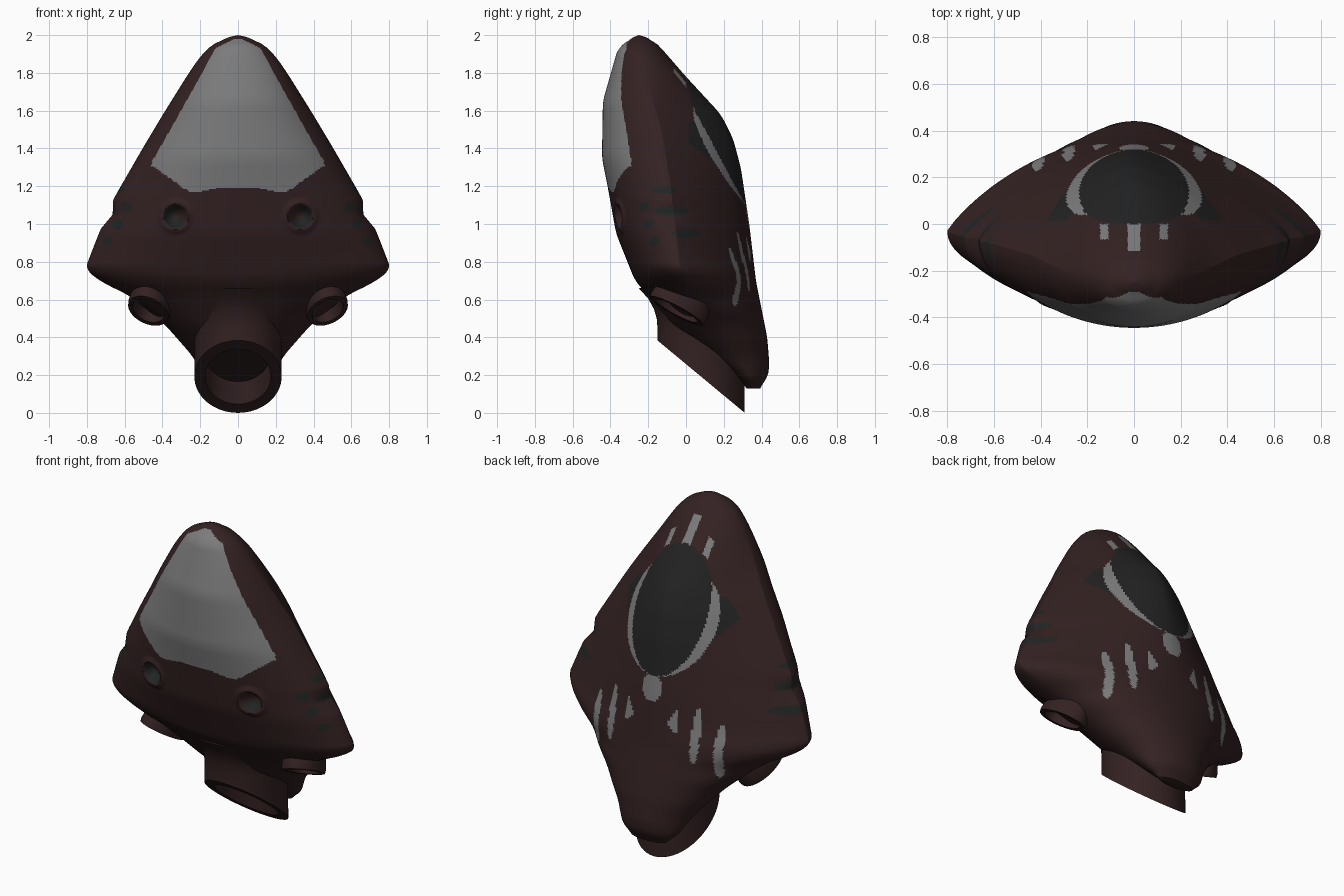
import bpy, bmesh, math
from mathutils import Vector

if "Cube" in bpy.data.objects:
    bpy.data.objects.remove(bpy.data.objects["Cube"])


def material(name, rgb):
    m = bpy.data.materials.new(name)
    m.diffuse_color = (*rgb, 1)
    m.use_nodes = True
    m.node_tree.nodes["Principled BSDF"].inputs["Base Color"].default_value = m.diffuse_color
    return m


BROWN = material("dark_brown", (0.034, 0.0155, 0.016))
GREY = material("mid_grey", (0.20, 0.20, 0.20))
BLACK = material("soft_black", (0.016, 0.016, 0.016))
SPOT = material("dark_slate", (0.016, 0.018, 0.018))
PIT = material("deep_brown", (0.020, 0.012, 0.012))
MATS = [BROWN, GREY, BLACK, SPOT, PIT]


def interp(table, v):
    if v <= table[0][0]:
        return table[0][1]
    for (a, fa), (b, fb) in zip(table, table[1:]):
        if v <= b:
            return fa + (fb - fa) * (v - a) / (b - a)
    return table[-1][1]


def soft(table, z):
    # linear profile with rounded corners
    h = min(0.03, 2.0 - z)
    return sum(interp(table, z + h * k / 2) for k in (-2, -1, 0, 1, 2)) / 5


def loft(name, rings, pick=None, angle=40):
    # skin a list of closed rings, capping both ends
    bm = bmesh.new()
    rows = [[bm.verts.new(p) for p in r] for r in rings]
    n = len(rows[0])
    for a, b in zip(rows, rows[1:]):
        for i in range(n):
            j = (i + 1) % n
            bm.faces.new((a[i], a[j], b[j], b[i]))
    bm.faces.new(rows[0])
    last = bm.faces.new(rows[-1])
    bmesh.ops.recalc_face_normals(bm, faces=bm.faces)
    if pick:
        for f in bm.faces:
            f.material_index = pick(f.calc_center_median(), f is last)
    me = bpy.data.meshes.new(name)
    bm.to_mesh(me)
    bm.free()
    for m in MATS:
        me.materials.append(m)
    ob = bpy.data.objects.new(name, me)
    bpy.context.collection.objects.link(ob)
    bpy.ops.object.select_all(action='DESELECT')
    ob.select_set(True)
    bpy.context.view_layer.objects.active = ob
    bpy.ops.object.shade_smooth_by_angle(angle=math.radians(angle))
    return ob


# Shell profiles by height: half width, front, back and widest line
WIDTH = [(.13, .10), (.17, .17), (.3, .24), (.46, .38), (.62, .57), (.69, .72), (.76, .81),
         (.93, .745), (1.14, .655), (1.4, .505), (1.6, .385),
         (1.8, .26), (1.88, .205), (1.95, .14), (1.985, .07), (2.0, 0)]
FRONT = [(.13, .33), (.2, .25), (.3, .10), (.45, -.08), (.55, -.15), (.62, -.2), (.7, -.27),
         (.95, -.37), (1.2, -.415), (1.35, -.445), (1.65, -.44), (1.93, -.36), (1.98, -.3), (2.0, -.25)]
BACK = [(.13, .385), (.18, .43), (.25, .442), (.4, .43), (.7, .37), (1.0, .335), (1.3, .29),
        (1.45, .25), (1.58, .185), (1.78, .0), (1.93, -.13), (1.98, -.18), (2.0, -.25)]
MID = [(.13, .36), (.2, .33), (.4, .2), (.6, .05), (.76, -.03), (1.2, -.08), (1.5, -.13),
       (1.8, -.22), (2.0, -.25)]
# Back cross-section: roundness of crest and sharpness of edge
CREST = [(.13, 2.0), (.7, 2.0), (.85, 1.8), (1.3, 1.6), (1.6, 1.6), (1.85, 2.0)]
EDGE = [(.13, .5), (.55, .5), (.8, .9), (1.1, 1.0), (1.6, 1.0), (1.85, .55)]
# Face panel outline
PANEL_SIDE = [(1.31, .46), (1.34, .45), (1.55, .33), (1.8, .19), (1.93, .12), (1.98, .02)]
PANEL_LOW = [(0, 1.195), (.1, 1.19), (.2, 1.17), (.26, 1.17), (.45, 1.305)]
# Side stripes: y, z, half length, half height; front spots: x, z
SIDE_MARKS = [(-.11, 1.18, .065, .02), (-.08, 1.07, .09, .027), (0, .95, .075, .025)]
FRONT_SPOTS = [(.59, 1.09), (.635, 1.0), (.69, .91)]
EYE = (.33, 1.04)


def shell_ring(z, n=320):
    w, f, b, m = (soft(t, z) for t in (WIDTH, FRONT, BACK, MID))
    p, q = soft(CREST, z), soft(EDGE, z)
    w = max(w, .001)
    notch = .03 * max(0, 1 - abs(z - 1.05) / .075)
    ring = []
    for i in range(n):
        a = 2 * math.pi * (i + .5) / n
        c, s = math.cos(a), math.sin(a)
        x = c * (w - notch * abs(c) ** 12)
        if s > 0:
            y = m + (b - m) * (1 - abs(c) ** p) ** q
        else:  # front, with eye sockets and a raised rim
            y = m + s * (m - f)
            d = math.hypot(abs(x) - EYE[0], z - EYE[1])
            y += .055 * max(0, 1 - (d / .065) ** 2) - .014 * max(0, 1 - abs(d - .07) / .03)
        ring.append(Vector((x, y, z)))
    return ring


def stripe(x, z, cx, cz, rx, rz):
    return ((x - cx) / rx) ** 2 + abs((z - cz) / rz) ** 4 < 1


def shell_colour(c, _):
    x, y, z = abs(c.x), c.y, c.z
    if y < soft(MID, z):
        if interp(PANEL_LOW, x) < z < 1.98 and x < interp(PANEL_SIDE, z):
            return 1
        d = math.hypot(x - EYE[0], z - EYE[1])
        if .015 < d < .062 and (x - EYE[0]) - .6 * (z - EYE[1]) > -.02:
            return 3
        if any(math.hypot((x - a) / .028, (z - b) / .026) < 1 for a, b in FRONT_SPOTS):
            return 3
    else:
        # canopy, its rim bands and side flares
        if math.hypot(x / .235, (z - 1.44) / .34) < 1:
            return 2
        if math.hypot(x / .29, (z - 1.40) / .30) < 1:
            return 1
        if abs(z - 1.43) < .11 and x < .29 + .085 * (1 - abs(z - 1.43) / .11):
            return 2
        # brow stripes, rear pill, wedges and long stripes
        if z > 1.7 and ((x < .027 and -.115 < y < 0) or (.11 < x < .145 and -.065 < y < 0)):
            return 1
        if (stripe(x, z, 0, 1.03, .058, .075) or stripe(x, z, .28, .8, .024, .155)
                or stripe(x, z, .41, .72, .024, .155)):
            return 1
        if .79 < z < .95 and .17 - .06 * min((.95 - z) / .1, (z - .79) / .06) < x < .17:
            return 1
    if x > .5 and any(math.hypot((y - a) / p, (z - b) / q) < 1 for a, b, p, q in SIDE_MARKS):
        return 3
    return 0


# Main shell
heights = [.13 + 1.82 * i / 240 for i in range(241)]
heights += [1.95 + .0498 * math.sin(i * math.pi / 24) for i in range(1, 13)]
loft("head_shell", [shell_ring(z) for z in heights], shell_colour, 60)


# Neck pipe: upright cylinder with a flared root and a slanted open mouth
def neck_ring(r, lift=0, flat=None, side=None):
    pts = []
    for i in range(64):
        a = 2 * math.pi * i / 64
        y = math.sin(a) * (min(r, .231) if math.sin(a) > 0 else r)
        z = .192 - .83 * y + lift if flat is None else flat
        pts.append(Vector(((side or r) * math.cos(a), .08 + y, z)))
    return pts


loft("neck_pipe", [neck_ring(.33, flat=.66, side=.40), neck_ring(.28, flat=.605, side=.32),
                   neck_ring(.25, flat=.55, side=.265), neck_ring(.235, flat=.5, side=.24),
                   neck_ring(.23, flat=.44), neck_ring(.231), neck_ring(.175), neck_ring(.17, .115)],
     lambda c, last: 4 if last else 0, 35)

# Side pipes: oval nozzles facing down, forward and outward
U, V = Vector((0, .145, -.075)), Vector((.11, 0, .03))
N = U.cross(V).normalized()


def nozzle_ring(scale, out):
    c = Vector((.475, -.05, .54)) + N * out
    return [c + scale * (U * math.cos(a) + V * math.sin(a))
            for a in (2 * math.pi * i / 48 for i in range(48))]


pipe = loft("side_pipes", [nozzle_ring(.9, -.17), nozzle_ring(.97, -.07), nozzle_ring(1.0, -.02),
                           nozzle_ring(.97, 0), nozzle_ring(.75, 0), nozzle_ring(.68, -.06)],
            lambda c, last: 0, 45)
pipe.modifiers.new("mirror", 'MIRROR')
